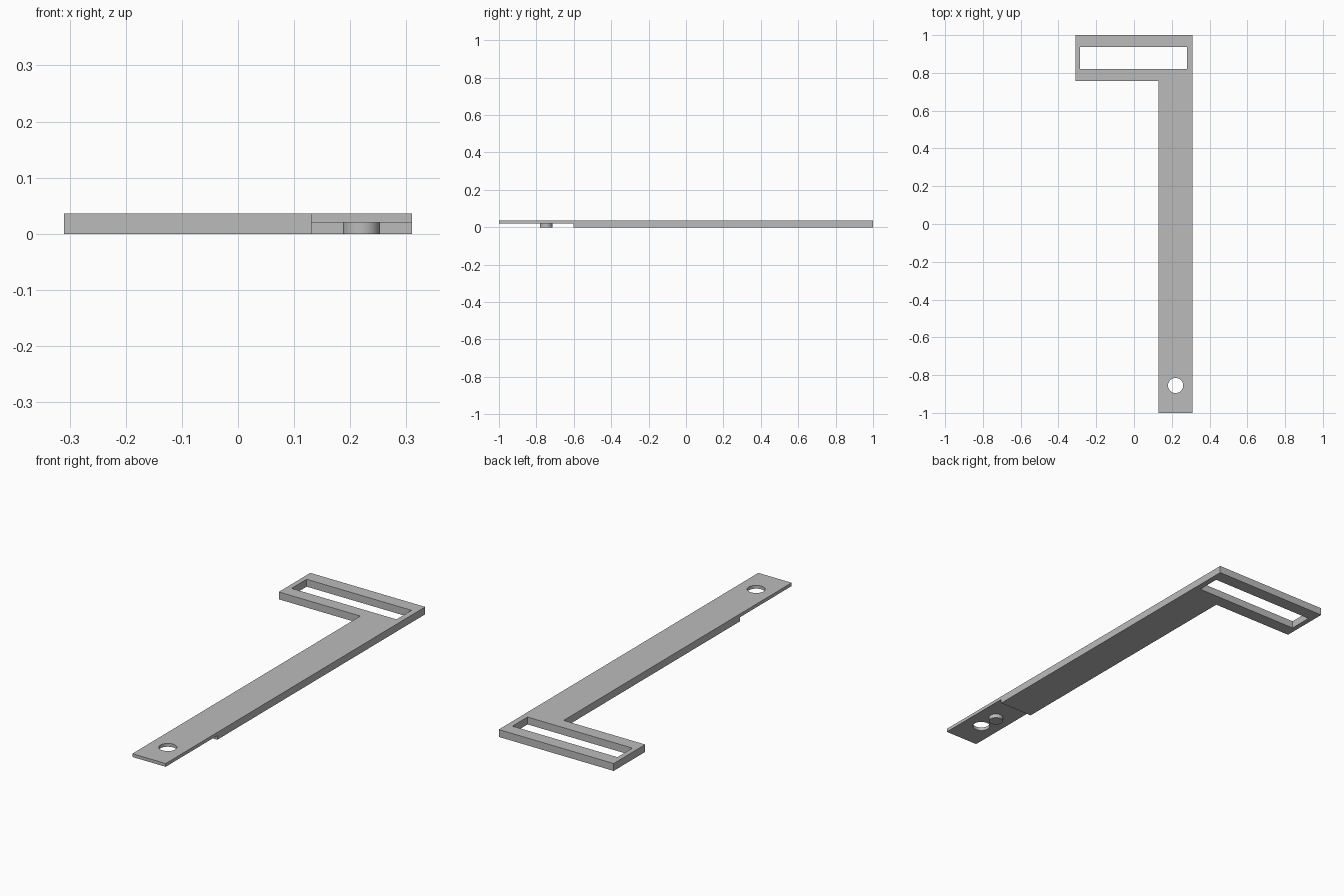
import bpy
import bmesh
from mathutils import Matrix, Vector

if "Cube" in bpy.data.objects:
    bpy.data.objects.remove(bpy.data.objects["Cube"], do_unlink=True)

THICK = 0.036      # full thickness
STEP = 0.02        # underside of the thin tongue
PIVOT_X = 0.22     # centre line of hole and peg

grey = bpy.data.materials.new("plain_grey")
grey.use_nodes = True
colour = (0.5, 0.5, 0.5, 1)
grey.diffuse_color = colour
grey.node_tree.nodes["Principled BSDF"].inputs["Base Color"].default_value = colour


def finish(name, bm):
    bmesh.ops.recalc_face_normals(bm, faces=bm.faces)
    mesh = bpy.data.meshes.new(name)
    bm.to_mesh(mesh)
    bm.free()
    mesh.materials.append(grey)
    obj = bpy.data.objects.new(name, mesh)
    bpy.context.collection.objects.link(obj)
    return obj


def prism(name, outline, z0, z1):
    bm = bmesh.new()
    face = bm.faces.new([bm.verts.new((x, y, z0)) for x, y in outline])
    top = bmesh.ops.extrude_face_region(bm, geom=[face])["geom"]
    bmesh.ops.translate(bm, vec=Vector((0, 0, z1 - z0)),
                        verts=[v for v in top if isinstance(v, bmesh.types.BMVert)])
    return finish(name, bm)


def box(name, x0, x1, y0, y1, z0, z1):
    return prism(name, [(x0, y0), (x1, y0), (x1, y1), (x0, y1)], z0, z1)


def cylinder(name, y, radius, z0, z1):
    bm = bmesh.new()
    bmesh.ops.create_cone(bm, cap_ends=True, segments=48, radius1=radius, radius2=radius,
                          depth=z1 - z0,
                          matrix=Matrix.Translation((PIVOT_X, y, (z0 + z1) / 2)))
    return finish(name, bm)


def smooth(obj):
    bpy.ops.object.select_all(action='DESELECT')
    obj.select_set(True)
    bpy.context.view_layer.objects.active = obj
    bpy.ops.object.shade_smooth_by_angle()


# L-shaped flat arm with its crosswise head
arm = prism("slotted_arm", [(0.13, -1), (0.31, -1), (0.31, 1), (-0.31, 1),
                            (-0.31, 0.757), (0.13, 0.757)], 0, THICK)

# Head slot, underside step of the tongue, and pivot hole
cutters = [
    box("slot_cutter", -0.285, 0.281, 0.82, 0.936, -0.1, 0.1),
    box("step_cutter", 0, 0.5, -1.2, -0.602, -0.1, STEP),
    cylinder("hole_cutter", -0.855, 0.04, -0.1, 0.1),
]
bpy.context.view_layer.objects.active = arm
for cutter in cutters:
    cutter.hide_render = True
    mod = arm.modifiers.new(cutter.name, 'BOOLEAN')
    mod.operation = 'DIFFERENCE'
    mod.solver = 'EXACT'
    mod.object = cutter
    bpy.ops.object.modifier_apply(modifier=mod.name)
    bpy.data.objects.remove(cutter, do_unlink=True)
smooth(arm)

# Round locating peg under the tongue
peg = cylinder("locating_peg", -0.748, 0.033, 0, STEP)
smooth(peg)
